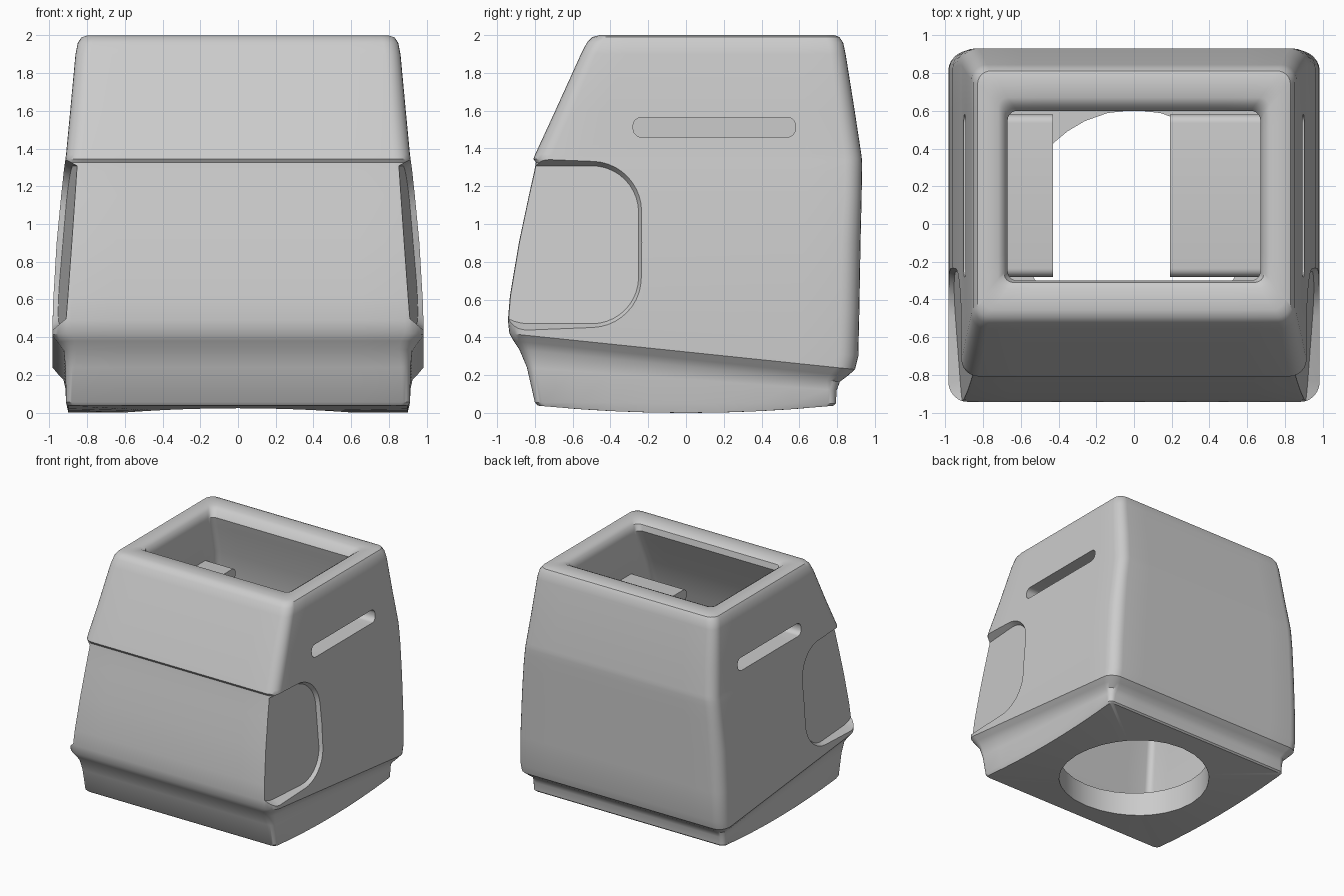
import bpy, bmesh, math

if "Cube" in bpy.data.objects:
    bpy.data.objects.remove(bpy.data.objects["Cube"])

SIDE, ARC = 8, 6      # points per straight side / per corner


def ring(zf, zb, yf, yb, hx, r):
    """Rounded rectangle section whose height slopes from front (zf) to back (zb)."""
    corners = [(hx - r, yb - r), (-hx + r, yb - r), (-hx + r, yf + r), (hx - r, yf + r)]
    pts = []
    for k, (cx, cy) in enumerate(corners):
        for i in range(ARC + 1):
            a = math.pi / 2 * (k + i / ARC)
            pts.append((cx + r * math.cos(a), cy + r * math.sin(a)))
        nx, ny = corners[(k + 1) % 4]
        a = math.pi / 2 * (k + 1)
        sx, sy = pts[-1]
        ex, ey = nx + r * math.cos(a), ny + r * math.sin(a)
        for i in range(1, SIDE):
            t = i / SIDE
            pts.append((sx + (ex - sx) * t, sy + (ey - sy) * t))
    return [(x, y, zf + (zb - zf) * (y - yf) / (yb - yf)) for x, y in pts]


def base_z(y):
    return 0.04 * (y / 0.8) ** 2


def finish(name, bm):
    bmesh.ops.recalc_face_normals(bm, faces=bm.faces[:])
    me = bpy.data.meshes.new(name)
    bm.to_mesh(me)
    bm.free()
    ob = bpy.data.objects.new(name, me)
    bpy.context.collection.objects.link(ob)
    return ob


def loft(name, rings, closed=False, cap_start=False, cap_end=False):
    bm = bmesh.new()
    rows = [[bm.verts.new(p) for p in rg] for rg in rings]
    pairs = list(zip(rows, rows[1:]))
    if closed:
        pairs.append((rows[-1], rows[0]))
    for a, b in pairs:
        for i in range(len(a)):
            j = (i + 1) % len(a)
            bm.faces.new((a[i], a[j], b[j], b[i]))
    if cap_start:
        bm.faces.new(rows[0])
    if cap_end:
        bm.faces.new(rows[-1])
    return finish(name, bm)


def rounded(y0, y1, z0, z1, r, n=6):
    """Rounded rectangle in the side plane, as (y, z) pairs."""
    out = []
    cs = [(y1 - r, z1 - r), (y0 + r, z1 - r), (y0 + r, z0 + r), (y1 - r, z0 + r)]
    for k, (cy, cz) in enumerate(cs):
        for i in range(n + 1):
            a = math.pi / 2 * (k + i / n)
            out.append((cy + r * math.cos(a), cz + r * math.sin(a)))
    return out


def cut(ob, cutter):
    m = ob.modifiers.new("cut", 'BOOLEAN')
    m.operation, m.solver, m.object = 'DIFFERENCE', 'EXACT', cutter
    bpy.context.view_layer.objects.active = ob
    bpy.ops.object.modifier_apply(modifier=m.name)
    bpy.data.objects.remove(cutter)


def smooth(ob, deg):
    bpy.ops.object.select_all(action='DESELECT')
    ob.select_set(True)
    bpy.context.view_layer.objects.active = ob
    bpy.ops.object.shade_smooth_by_angle(angle=math.radians(deg))


# Outer wall sections, bottom to top: front z, back z, front y, back y, half width, radius
outer = [
    (0.055, 0.05, -0.80, 0.793, 0.912, 0.04),
    (0.24, 0.12, -0.842, 0.798, 0.915, 0.05),
    (0.335, 0.165, -0.882, 0.815, 0.925, 0.07),
    (0.38, 0.195, -0.912, 0.855, 0.955, 0.09),
    (0.42, 0.23, -0.935, 0.895, 0.985, 0.10),
    (0.49, 0.30, -0.943, 0.912, 0.985, 0.10),
    (0.62, 0.55, -0.932, 0.918, 0.980, 0.10),
    (0.90, 0.90, -0.885, 0.924, 0.962, 0.10),
    (1.15, 1.15, -0.832, 0.930, 0.938, 0.09),
    (1.28, 1.28, -0.803, 0.932, 0.924, 0.09),
    (1.325, 1.325, -0.795, 0.932, 0.918, 0.09),
    (1.345, 1.345, -0.808, 0.931, 0.915, 0.09),
    (1.37, 1.37, -0.798, 0.928, 0.912, 0.09),
    (1.60, 1.60, -0.692, 0.893, 0.890, 0.09),
    (1.90, 1.90, -0.556, 0.845, 0.862, 0.08),
    (1.96, 1.96, -0.525, 0.832, 0.850, 0.08),
    (1.99, 1.99, -0.495, 0.812, 0.830, 0.07),
    (2.00, 2.00, -0.455, 0.785, 0.800, 0.06),
]
# Inner wall sections, top to floor
inner = [
    (2.00, 2.00, -0.34, 0.67, 0.72, 0.05),
    (1.98, 1.98, -0.31, 0.63, 0.69, 0.05),
    (1.93, 1.93, -0.30, 0.60, 0.67, 0.05),
    (1.85, 1.85, -0.34, 0.62, 0.675, 0.05),
    (1.60, 1.60, -0.47, 0.69, 0.69, 0.05),
    (1.34, 1.34, -0.59, 0.73, 0.715, 0.05),
    (0.90, 0.90, -0.68, 0.73, 0.76, 0.05),
    (0.50, 0.40, -0.74, 0.72, 0.785, 0.05),
    (0.24, 0.22, -0.69, 0.66, 0.74, 0.05),
]
bottom = [(x, y, base_z(y)) for x, y, z in ring(0, 0, -0.785, 0.78, 0.90, 0.04)]
circle = []
for x, y, z in bottom:
    a = math.atan2(y / 0.785, x / 0.90)
    circle.append((0.605 * math.cos(a), 0.605 * math.sin(a)))
floor_hole = [(x, y, 0.22) for x, y in circle]
base_hole = [(x, y, base_z(y)) for x, y in circle]

# Hollow housing with round opening in its base
housing = loft("housing", [bottom] + [ring(*p) for p in outer] +
               [ring(*p) for p in inner] + [floor_hole, base_hole], closed=True)

slot = rounded(-0.28, 0.58, 1.46, 1.565, 0.045)
grip = rounded(-1.10, -0.23, 0.45, 1.33, 0.26, 10)


def grip_section(s, scale, lift):
    pts = []
    for y, z in grip:
        y, z = -0.65 + (y + 0.65) * scale, 0.89 + (z - 0.89) * scale
        x = 0.985 - 0.07 * (z - 0.48) / 0.82 - 0.018 - 0.075 * (-0.22 - y)
        pts.append((s * (x + lift), y, z))
    return pts


for s, depth, side in ((1, 0.19, "right"), (-1, 0.43, "left")):
    # Shallow finger recess at the front of each side
    cut(housing, loft("grip_cutter", [grip_section(s, 0.95, 0), grip_section(s, 1.15, 0.16)],
                      cap_start=True, cap_end=True))
    # Long slot through the wall
    cut(housing, loft("slot_cutter", [[(s * x, y, z) for y, z in slot] for x in (0.5, 1.2)],
                      cap_start=True, cap_end=True))
    # Closed pocket behind the slot
    pocket = loft(side + "_slot_pocket",
                  [[(s * x, y, z) for y, z in slot] for x in (0.72, depth)], cap_end=True)
    smooth(pocket, 35)

smooth(housing, 35)
